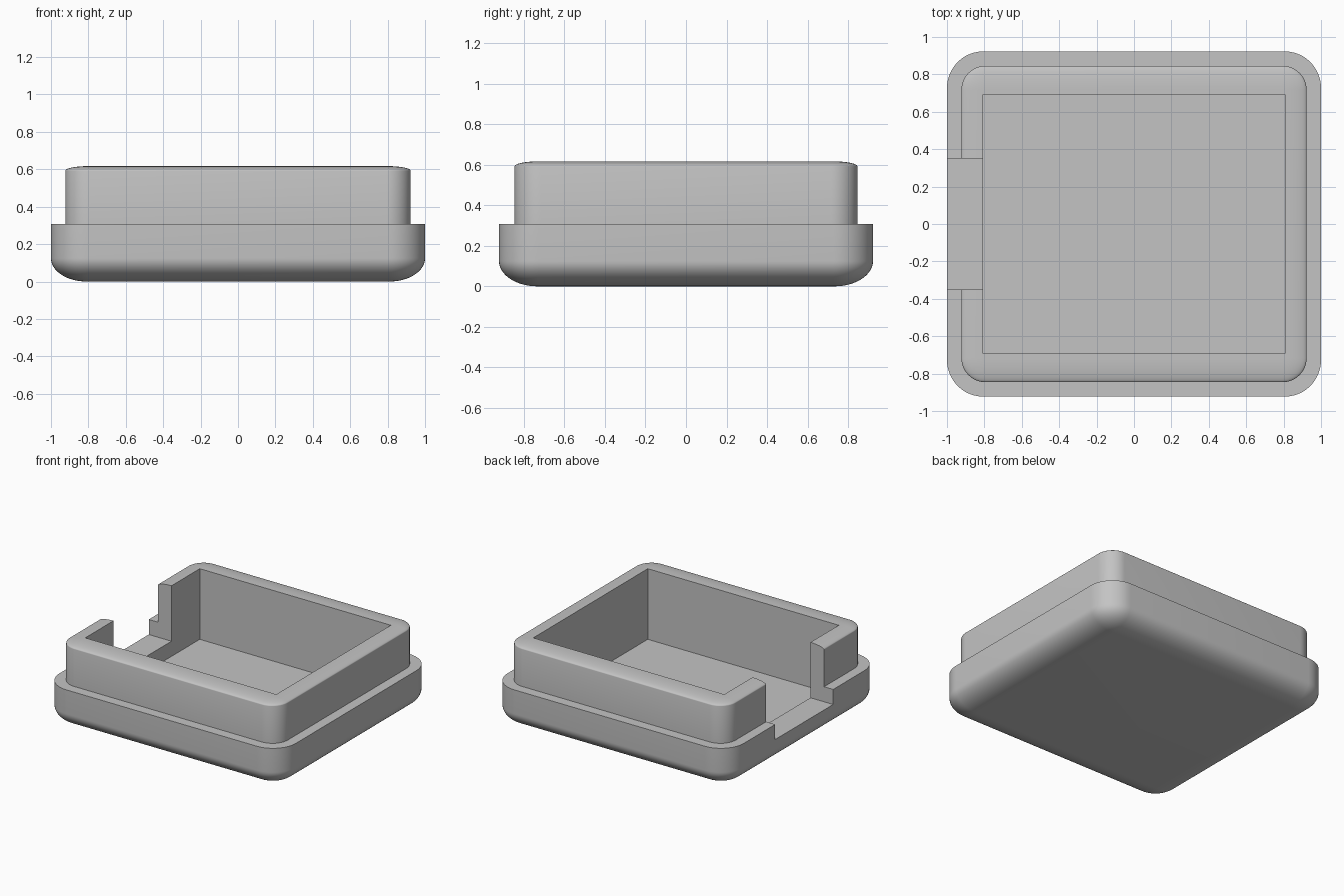
import bpy, bmesh
from math import cos, sin, pi

cube = bpy.data.objects.get("Cube")
if cube:
    bpy.data.objects.remove(cube, do_unlink=True)

GREY = (0.55, 0.55, 0.55, 1)
grey = bpy.data.materials.new("plain grey")
grey.use_nodes = True
grey.diffuse_color = GREY
grey.node_tree.nodes["Principled BSDF"].inputs["Base Color"].default_value = GREY

CORNER_STEPS = 12
ARC_STEPS = 16


def ring(bm, hx, hy, r, z):
    """One rounded rectangle of vertices at height z."""
    verts = []
    for q, (sx, sy) in enumerate([(1, 1), (-1, 1), (-1, -1), (1, -1)]):
        for i in range(CORNER_STEPS + 1):
            a = (q + i / CORNER_STEPS) * pi / 2
            verts.append(bm.verts.new((sx * (hx - r) + r * cos(a),
                                       sy * (hy - r) + r * sin(a), z)))
    return verts


def box_cutter(name, x0, x1, y0, y1, z0, z1):
    bpy.ops.mesh.primitive_cube_add(
        size=1, location=((x0 + x1) / 2, (y0 + y1) / 2, (z0 + z1) / 2))
    ob = bpy.context.object
    ob.name = name
    ob.scale = (x1 - x0, y1 - y0, z1 - z0)
    ob.hide_render = True
    return ob


# Solid body: rounded underside, base wall, ledge, upper wall, domed rim
bm = bmesh.new()
rings = []
arc = [i / ARC_STEPS * pi / 2 for i in range(ARC_STEPS + 1)]
for t in arc:
    inset = 0.19 * (1 - sin(t))
    rings.append(ring(bm, 1 - inset, 0.923 - inset, 0.195 - inset, 0.125 * (1 - cos(t))))
rings.append(ring(bm, 1, 0.923, 0.195, 0.308))
rings.append(ring(bm, 0.923, 0.846, 0.13, 0.308))
for t in arc:
    inset = 0.125 * (1 - cos(t))
    rings.append(ring(bm, 0.923 - inset, 0.846 - inset, 0.13 - inset, 0.592 + 0.025 * sin(t)))
for low, high in zip(rings, rings[1:]):
    n = len(low)
    for i in range(n):
        j = (i + 1) % n
        bm.faces.new((low[i], low[j], high[j], high[i]))
bm.faces.new(rings[0][::-1])
bm.faces.new(rings[-1])
bmesh.ops.recalc_face_normals(bm, faces=bm.faces)
mesh = bpy.data.meshes.new("tray_body")
bm.to_mesh(mesh)
bm.free()
mesh.materials.append(grey)
tray = bpy.data.objects.new("tray_body", mesh)
bpy.context.collection.objects.link(tray)

# Cut the square cavity and the shallower side notch
cutters = [
    box_cutter("cavity_cutter", -0.808, 0.808, -0.692, 0.692, 0.077, 1),
    box_cutter("notch_cutter", -1.2, -0.7, -0.35, 0.35, 0.193, 1.1),
]
bpy.ops.object.select_all(action="DESELECT")
tray.select_set(True)
bpy.context.view_layer.objects.active = tray
for cutter in cutters:
    mod = tray.modifiers.new(cutter.name, "BOOLEAN")
    mod.operation = "DIFFERENCE"
    mod.solver = "EXACT"
    mod.object = cutter
    bpy.ops.object.modifier_apply(modifier=mod.name)
    bpy.data.objects.remove(cutter, do_unlink=True)

# Smooth the rounded parts, keep cut edges crisp
bpy.ops.object.shade_smooth_by_angle(angle=0.56)
